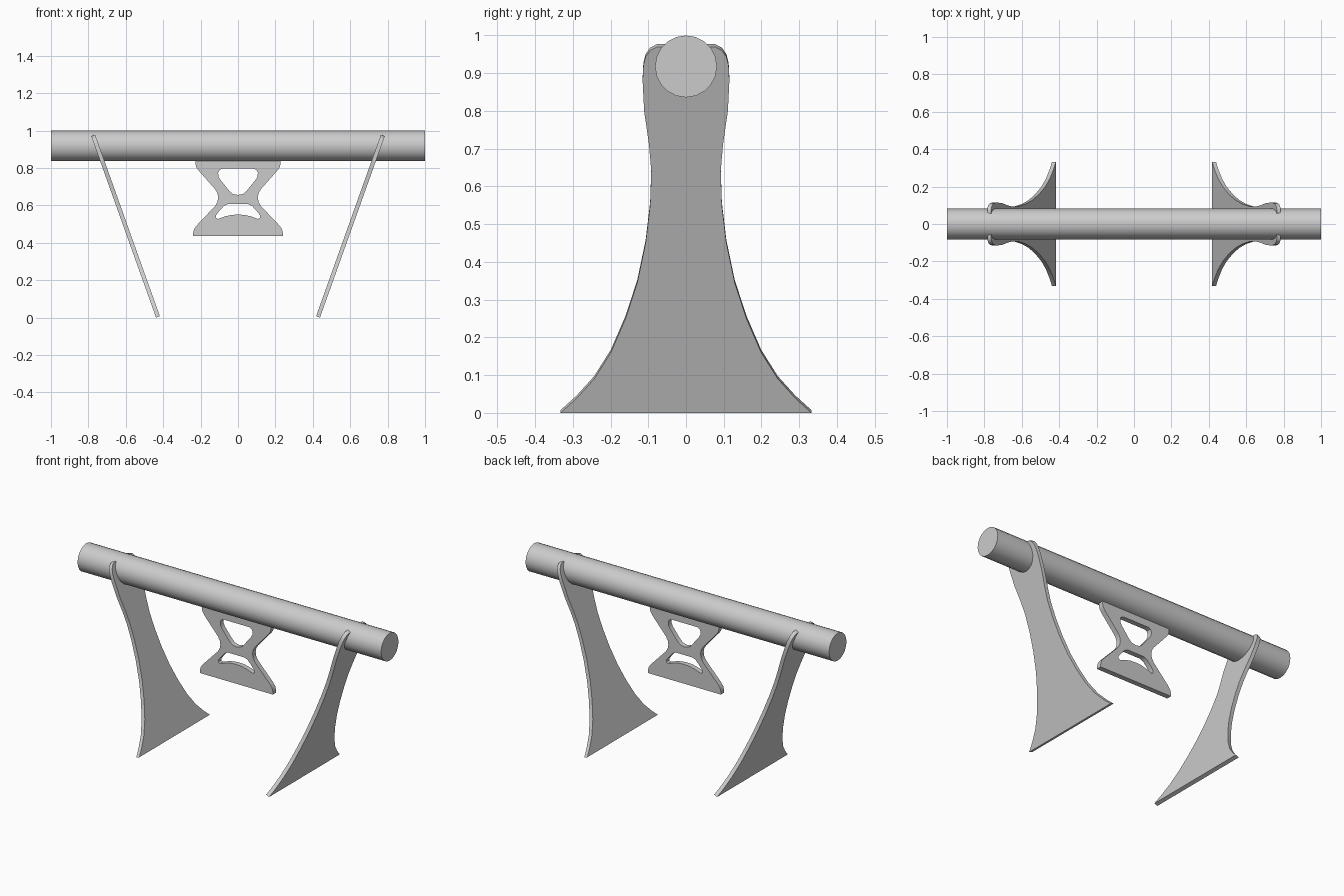
import bpy
import math
from mathutils import Matrix, Vector

if "Cube" in bpy.data.objects:
    bpy.data.objects.remove(bpy.data.objects["Cube"])


def mirrored(half):
    """Close a right-hand half outline (top to bottom) with its mirror image."""
    return half + [(-x, y) for x, y in reversed(half) if abs(x) > 1e-5]


def smooth(obj):
    bpy.ops.object.select_all(action='DESELECT')
    obj.select_set(True)
    bpy.context.view_layer.objects.active = obj
    bpy.ops.object.shade_smooth_by_angle(angle=math.radians(35))


def plate(name, loops, thickness, matrix):
    """Flat plate from closed loops (first is outline, the rest are holes)."""
    cu = bpy.data.curves.new(name, 'CURVE')
    cu.dimensions = '2D'
    cu.fill_mode = 'BOTH'
    cu.extrude = thickness / 2
    for loop in loops:
        sp = cu.splines.new('POLY')
        sp.points.add(len(loop) - 1)
        for p, (x, y) in zip(sp.points, loop):
            p.co = (x, y, 0, 1)
        sp.use_cyclic_u = True
    obj = bpy.data.objects.new(name, cu)
    bpy.context.collection.objects.link(obj)
    bpy.ops.object.select_all(action='DESELECT')
    obj.select_set(True)
    bpy.context.view_layer.objects.active = obj
    bpy.ops.object.convert(target='MESH')
    obj = bpy.context.view_layer.objects.active
    obj.name = name
    obj.matrix_world = matrix
    smooth(obj)
    return obj


def basis(x, y, z, origin):
    m = Matrix((x, y, z)).transposed().to_4x4()
    m.translation = origin
    return m


# Horizontal bar
bpy.ops.mesh.primitive_cylinder_add(vertices=20, radius=0.082, depth=2,
                                    location=(0, 0, 0.918),
                                    rotation=(0, math.pi / 2, 0))
bar = bpy.context.object
bar.name = "bar"
smooth(bar)

# Splayed legs: half width and height, flared at the foot
tilt = math.atan(0.357)
leg_half = [(0.06, 0.970), (0.078, 0.969), (0.095, 0.960), (0.107, 0.943),
            (0.113, 0.92), (0.115, 0.88), (0.111, 0.80), (0.098, 0.71),
            (0.092, 0.64), (0.095, 0.55), (0.107, 0.45), (0.129, 0.345),
            (0.160, 0.25), (0.199, 0.16), (0.243, 0.09), (0.290, 0.038),
            (0.332, 0.0)]
leg_loop = mirrored([(y, z / math.cos(tilt)) for y, z in leg_half])
for side, label in ((1, "right"), (-1, "left")):
    along = Vector((side * math.sin(tilt), 0, math.cos(tilt)))
    across = Vector((0, side, 0))
    plate(label + "_leg", [leg_loop], 0.022,
          basis(across, along, across.cross(along), (side * 0.428, 0, 0.004)))

# Hanging bracket with two cut-outs
outline = mirrored([(0.228, 0.855), (0.228, 0.825), (0.223, 0.805),
                    (0.212, 0.788), (0.122, 0.686), (0.110, 0.665),
                    (0.106, 0.642), (0.110, 0.618), (0.122, 0.597),
                    (0.222, 0.492), (0.235, 0.473), (0.24, 0.452),
                    (0.24, 0.436)])
upper_hole = mirrored([(0.085, 0.796), (0.099, 0.790), (0.106, 0.776),
                       (0.105, 0.757), (0.097, 0.741), (0.045, 0.676),
                       (0.027, 0.661), (0.0, 0.656)])
lower_hole = mirrored([(0.055, 0.607), (0.075, 0.597), (0.095, 0.576),
                       (0.118, 0.547), (0.119, 0.534), (0.108, 0.527),
                       (0.07, 0.541), (0.035, 0.549), (0.0, 0.551)])
plate("bracket", [outline, upper_hole, lower_hole], 0.03,
      basis(Vector((1, 0, 0)), Vector((0, 0, 1)), Vector((0, -1, 0)), (0, 0, 0)))
